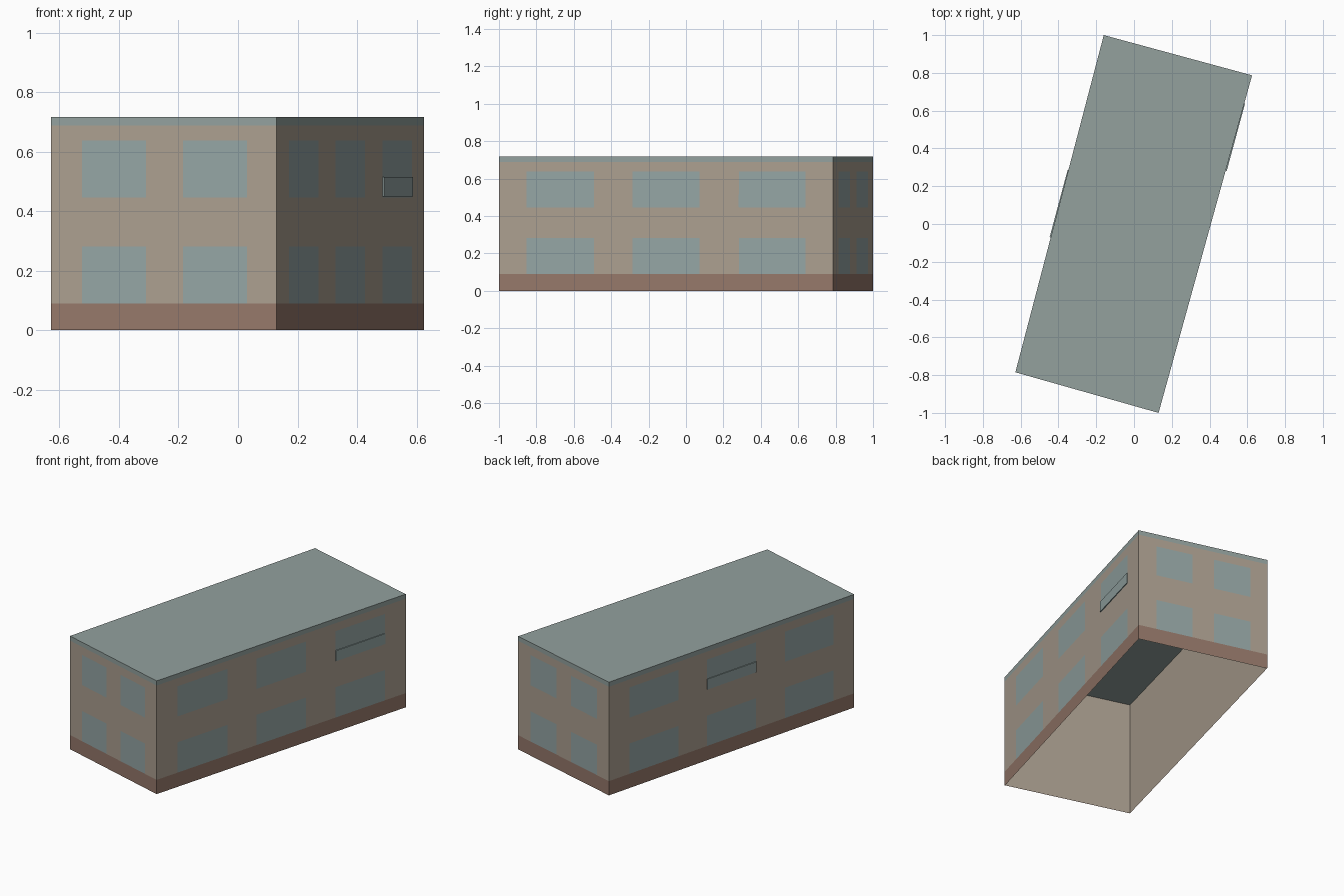
import bpy
import bmesh
from mathutils import Vector

old = bpy.data.objects.get("Cube")
if old:
    bpy.data.objects.remove(old, do_unlink=True)


def material(name, rgb):
    """Flat material from an sRGB colour, stored as linear values."""
    lin = [((c / 255 + 0.055) / 1.055) ** 2.4 for c in rgb] + [1.0]
    m = bpy.data.materials.new(name)
    m.use_nodes = True
    m.diffuse_color = lin
    bsdf = m.node_tree.nodes["Principled BSDF"]
    bsdf.inputs["Base Color"].default_value = lin
    bsdf.inputs["Roughness"].default_value = 0.9
    return m


wall_tan = material("wall_tan", (171, 159, 144))
window_teal = material("window_teal", (148, 165, 164))
base_brown = material("base_brown", (149, 120, 106))
roof_grey = material("roof_grey", (147, 161, 158))
WALL, WINDOW, BASE, TRIM = range(4)

# Footprint corners, counter-clockwise from the west end of the front
SW, SE = Vector((-0.628, -0.785, 0)), Vector((0.13, -1, 0))
NE, NW = Vector((0.625, 0.787, 0)), Vector((-0.16, 1, 0))
TOP = 0.717
UP = Vector((0, 0, 1))
LEVELS = [0, 0.09, 0.282, 0.446, 0.637, 0.688, TOP]
SHORT = [0, 0.138, 0.42, 0.584, 0.868, 1]
LONG = [0, 0.083, 0.284, 0.40, 0.60, 0.718, 0.917, 1]


def finish(name, bm, mats):
    mesh = bpy.data.meshes.new(name)
    bm.to_mesh(mesh)
    bm.free()
    for m in mats:
        mesh.materials.append(m)
    obj = bpy.data.objects.new(name, mesh)
    bpy.context.collection.objects.link(obj)
    return obj


def wall(name, a, b, columns):
    """Wall cut into a grid; windows, base and top trim coloured by cell."""
    bm = bmesh.new()
    grid = [[bm.verts.new(a.lerp(b, u) + UP * z) for u in columns] for z in LEVELS]
    for r in range(len(LEVELS) - 1):
        for c in range(len(columns) - 1):
            f = bm.faces.new((grid[r][c], grid[r][c + 1],
                              grid[r + 1][c + 1], grid[r + 1][c]))
            if r == 0:
                f.material_index = BASE
            elif r == len(LEVELS) - 2:
                f.material_index = TRIM
            elif r in (1, 3) and c % 2 == 1:
                f.material_index = WINDOW
    finish(name, bm, (wall_tan, window_teal, base_brown, roof_grey))


def ledge(name, a, b, start, end):
    """Thin tapered plate over the lower part of an upper window."""
    out = (b - a).normalized().cross(UP)
    low, high = 0.449, 0.515
    p, q = a.lerp(b, start), a.lerp(b, end)
    plan = [p, p + out * 0.006, q + out * 0.004, q]
    bm = bmesh.new()
    face = bm.faces.new([bm.verts.new(v + UP * low) for v in plan])
    ext = bmesh.ops.extrude_face_region(bm, geom=[face])
    moved = [g for g in ext["geom"] if isinstance(g, bmesh.types.BMVert)]
    bmesh.ops.translate(bm, verts=moved, vec=UP * (high - low))
    bmesh.ops.recalc_face_normals(bm, faces=bm.faces)
    finish(name, bm, (window_teal,))


# Outer walls
wall("front_wall", SW, SE, SHORT)
wall("left_wall", SE, NE, LONG)
wall("back_wall", NE, NW, SHORT)
wall("right_wall", NW, SW, LONG)

# Flat roof
bm = bmesh.new()
bm.faces.new([bm.verts.new(p + UP * TOP) for p in (SW, SE, NE, NW)])
finish("roof", bm, (roof_grey,))

# Plain inner lining, open at the bottom
bm = bmesh.new()
inner = [p * 0.995 for p in (SW, SE, NE, NW)]
for i, p in enumerate(inner):
    q = inner[(i + 1) % 4]
    bm.faces.new([bm.verts.new(v) for v in
                  (q, p, p + UP * TOP * 0.998, q + UP * TOP * 0.998)])
finish("inner_walls", bm, (wall_tan,))

# Window ledges
ledge("left_window_ledge", SE, NE, 0.718, 0.917)
ledge("right_window_ledge", NW, SW, 0.60, 0.40)
